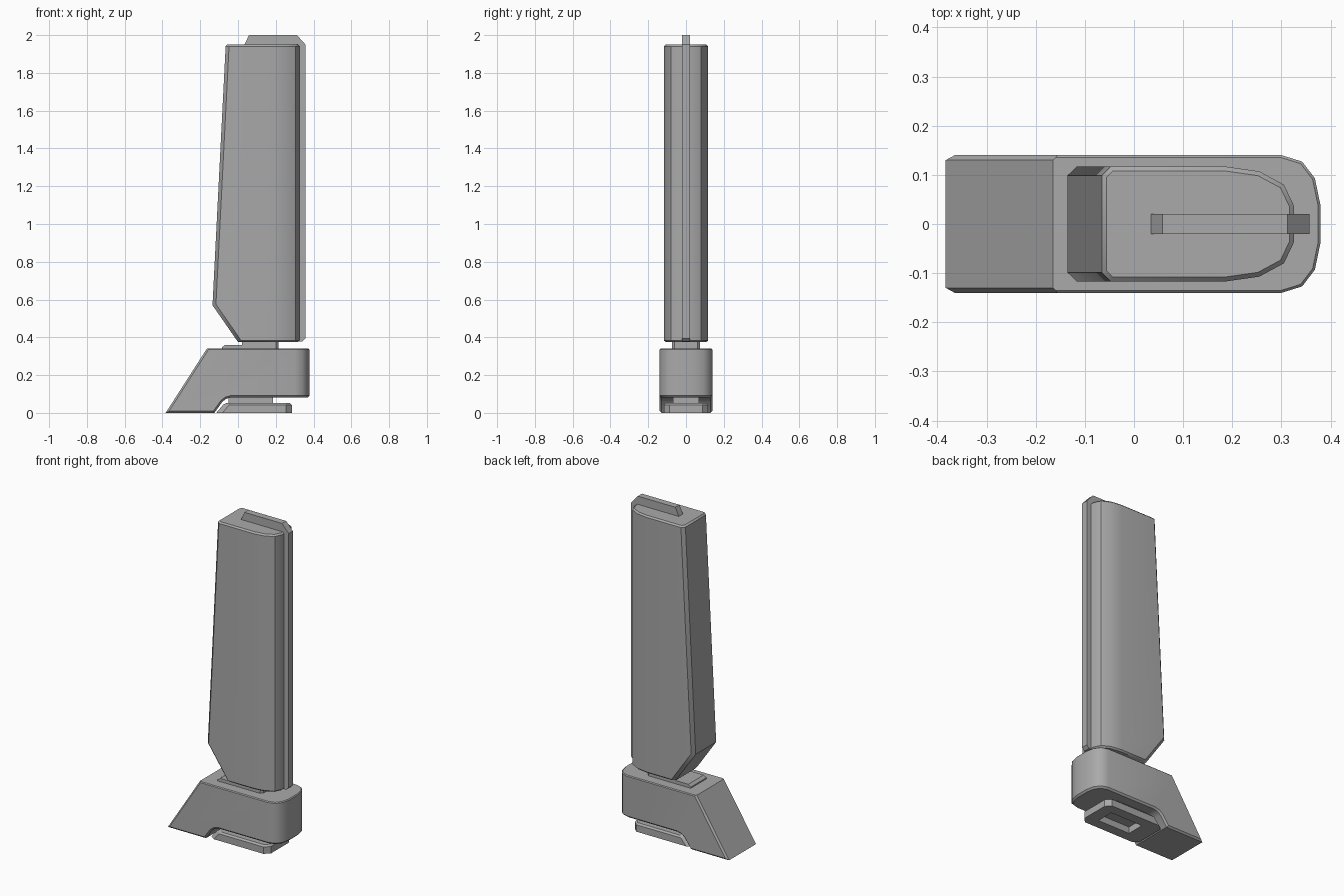
import bpy, bmesh, math

cube = bpy.data.objects.get("Cube")
if cube:
    bpy.data.objects.remove(cube, do_unlink=True)

grey = bpy.data.materials.new("mid grey")
grey.use_nodes = True
COLOUR = (0.4, 0.4, 0.4, 1)
grey.diffuse_color = COLOUR
for node in grey.node_tree.nodes:
    if node.type == 'BSDF_PRINCIPLED':
        node.inputs["Base Color"].default_value = COLOUR


def prism(name, points, low, high, axis):
    """Extrude a 2D outline: 'z' takes (x, y) points, 'y' takes (x, z) points."""
    bm = bmesh.new()

    def place(p, d):
        return (p[0], p[1], d) if axis == 'z' else (p[0], d, p[1])
    face = bm.faces.new([bm.verts.new(place(p, low)) for p in points])
    ext = bmesh.ops.extrude_face_region(bm, geom=[face])
    step = (0, 0, high - low) if axis == 'z' else (0, high - low, 0)
    bmesh.ops.translate(bm, vec=step,
                        verts=[g for g in ext["geom"] if isinstance(g, bmesh.types.BMVert)])
    bmesh.ops.recalc_face_normals(bm, faces=bm.faces)
    mesh = bpy.data.meshes.new(name)
    bm.to_mesh(mesh)
    bm.free()
    mesh.materials.append(grey)
    obj = bpy.data.objects.new(name, mesh)
    bpy.context.collection.objects.link(obj)
    return obj


def combine(obj, cutter, operation):
    """Apply a boolean and discard the cutter."""
    cutter.hide_render = True
    mod = obj.modifiers.new("shape", 'BOOLEAN')
    mod.operation, mod.object, mod.solver = operation, cutter, 'EXACT'
    bpy.context.view_layer.objects.active = obj
    bpy.ops.object.modifier_apply(modifier=mod.name)
    bpy.data.objects.remove(cutter, do_unlink=True)


def bevel(obj, width, rule):
    """Bevel the convex edges whose two face normals and midpoint satisfy the rule."""
    bm = bmesh.new()
    bm.from_mesh(obj.data)
    bm.normal_update()
    edges = []
    for e in bm.edges:
        if len(e.link_faces) == 2 and e.calc_face_angle_signed(0) > 0.3:
            a, b = (f.normal for f in e.link_faces)
            mid = (e.verts[0].co + e.verts[1].co) / 2
            if rule(a, b, mid) or rule(b, a, mid):
                edges.append(e)
    bmesh.ops.bevel(bm, geom=edges, offset=width, offset_type='OFFSET',
                    segments=1, profile=0.5, affect='EDGES', clamp_overlap=True)
    bm.to_mesh(obj.data)
    bm.free()


def smooth(obj):
    bpy.ops.object.select_all(action='DESELECT')
    obj.select_set(True)
    bpy.context.view_layer.objects.active = obj
    bpy.ops.object.shade_smooth_by_angle(angle=math.radians(36))


def mirrored(half):
    """Close a plan outline from its +y half."""
    return half + [(x, -y) for x, y in reversed(half)]


def rear_corner(a, b, mid):
    return a.x < -0.5 and abs(b.y) > 0.9


def rim(a, b, mid):
    return abs(a.z) > 0.9 and abs(b.z) < 0.5


# Tall body: side profile trimmed by a plan with a rounded nose
body = prism("body", [(0, 0.375), (0.6, 0.375), (0.6, 1.95), (-0.065, 1.95), (-0.135, 0.57)],
             -0.4, 0.4, 'y')
plan = mirrored([(-0.5, 0.117), (0.185, 0.117), (0.255, 0.107), (0.305, 0.08), (0.325, 0.038)])
combine(body, prism("body_plan", plan, 0.1, 2.2, 'z'), 'INTERSECT')
bevel(body, 0.018, rear_corner)
bevel(body, 0.009, rim)
smooth(body)

# Thin fin along the nose and over the top
prism("fin", [(0.03, 1.94), (0.058, 2.0), (0.312, 2.0), (0.357, 1.95), (0.357, 0.395),
              (0.34, 0.378), (0.29, 0.378), (0.29, 1.94)], -0.02, 0.02, 'y')

# Base with sloping heel and arched underside
base = prism("base", [(-0.383, 0), (-0.125, 0), (-0.082, 0.06), (-0.062, 0.075), (-0.035, 0.082),
                      (0.6, 0.082), (0.6, 0.34), (-0.165, 0.34)], -0.4, 0.4, 'y')
plan = mirrored([(-0.6, 0.14), (0.3, 0.14), (0.342, 0.127), (0.368, 0.093), (0.379, 0.04)])
combine(base, prism("base_plan", plan, -0.2, 0.6, 'z'), 'INTERSECT')
bevel(base, 0.01, rear_corner)
bevel(base, 0.016, lambda a, b, m: a.z < -0.4 and abs(b.z) < 0.2 and b.x > -0.1 and m.z < 0.1)
bevel(base, 0.005, lambda a, b, m: a.z > 0.9 and abs(b.z) < 0.2 and m.z > 0.3)
smooth(base)

# Neck and its stepped plate between base and body
plate = prism("neck_plate", [(-0.085, 0.335), (-0.085, 0.347), (-0.068, 0.36),
                             (0.1, 0.36), (0.1, 0.335)], -0.075, 0.075, 'y')
neck = prism("neck", [(0.02, 0.33), (0.215, 0.33), (0.215, 0.4), (0.02, 0.4)],
             -0.075, 0.075, 'y')
bevel(neck, 0.015, lambda a, b, m: a.x > 0.9 and abs(b.y) > 0.9)

# Mounting shoe with a recess underneath, joined by a stem
shoe = prism("shoe", [(-0.115, 0), (-0.072, 0.052), (0.285, 0.052), (0.285, 0)], -0.3, 0.3, 'y')
plan = mirrored([(-0.3, 0.117), (0.255, 0.117), (0.285, 0.087)])
combine(shoe, prism("shoe_plan", plan, -0.2, 0.3, 'z'), 'INTERSECT')
bevel(shoe, 0.025, rear_corner)
bevel(shoe, 0.01, lambda a, b, m: a.z > 0.9 and abs(b.z) < 0.8)
recess = [(-0.01, -0.055), (0.21, -0.055), (0.21, 0.055), (-0.01, 0.055)]
combine(shoe, prism("shoe_recess", recess, -0.1, 0.04, 'z'), 'DIFFERENCE')
prism("stem", [(-0.05, 0.045), (0.185, 0.045), (0.185, 0.1), (-0.05, 0.1)], -0.07, 0.07, 'y')
